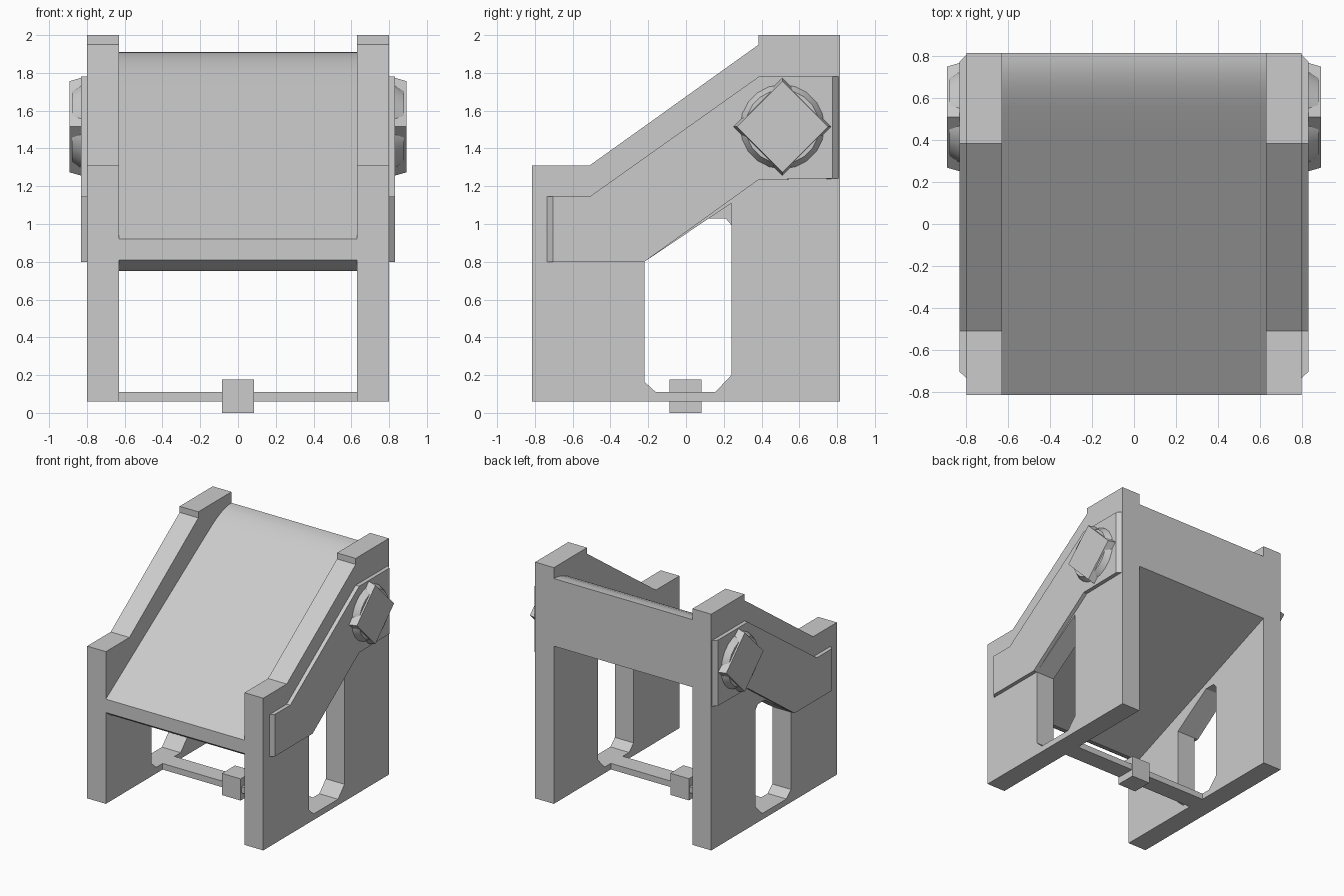
import bpy, bmesh, math

if "Cube" in bpy.data.objects:
    bpy.data.objects.remove(bpy.data.objects["Cube"])


def prism(name, profile, x0, x1, edit=None):
    """Extrude a (y, z) profile along x; edit(y, z) may move the x1 end."""
    bm = bmesh.new()
    end = [edit(y, z) if edit else (y, z) for y, z in profile]
    a = [bm.verts.new((x0, y, z)) for y, z in profile]
    b = [bm.verts.new((x1, y, z)) for y, z in end]
    bm.faces.new(a)
    bm.faces.new(b[::-1])
    n = len(a)
    for i in range(n):
        j = (i + 1) % n
        bm.faces.new((a[i], b[i], b[j], a[j]))
    bmesh.ops.recalc_face_normals(bm, faces=bm.faces)
    me = bpy.data.meshes.new(name)
    bm.to_mesh(me)
    bm.free()
    ob = bpy.data.objects.new(name, me)
    bpy.context.collection.objects.link(ob)
    return ob


def ring(radius, sides, start=0.0, y=0.51, z=1.515):
    return [(y + radius * math.cos(start + 2 * math.pi * i / sides),
             z + radius * math.sin(start + 2 * math.pi * i / sides)) for i in range(sides)]


def shrink(f):
    return lambda y, z: (0.51 + (y - 0.51) * f, 1.515 + (z - 1.515) * f)


def smooth(ob, angle=30):
    bpy.ops.object.select_all(action='DESELECT')
    ob.select_set(True)
    bpy.context.view_layer.objects.active = ob
    bpy.ops.object.shade_smooth_by_angle(angle=math.radians(angle))


def box(name, x, y0, y1, z0, z1):
    return prism(name, [(y0, z0), (y1, z0), (y1, z1), (y0, z1)], -x, x)


wall = [(-0.815, 0.06), (0.815, 0.06), (0.815, 2.0), (0.385, 2.0), (0.385, 1.95),
        (-0.51, 1.31), (-0.815, 1.31)]
hole_base = [(-0.22, 0.80), (-0.22, 0.165), (-0.16, 0.11), (0.155, 0.11), (0.24, 0.20)]
hole_tops = {1: [(0.24, 1.11)], -1: [(0.24, 0.995), (0.21, 1.03), (0.12, 1.03)]}
plate = [(-0.74, 0.80), (-0.22, 0.80), (0.385, 1.235), (0.813, 1.24),
         (0.813, 1.78), (0.385, 1.78), (-0.51, 1.145), (-0.74, 1.145)]


def plate_bevel(y, z):
    return (-0.705 if y < -0.7 else 0.775 if y > 0.7 else y, z)


for s, side in ((1, "right"), (-1, "left")):
    # side wall with a cut-out window
    panel = prism(side + "_side_wall", wall, s * 0.63, s * 0.80)
    cutter = prism(side + "_window_cutter", hole_base + hole_tops[s], s * 0.5, s * 0.9)
    cutter.hide_render = True
    mod = panel.modifiers.new("window", 'BOOLEAN')
    mod.object = cutter
    mod.solver = 'EXACT'
    bpy.context.view_layer.objects.active = panel
    panel.select_set(True)
    bpy.ops.object.modifier_apply(modifier="window")
    bpy.data.objects.remove(cutter)

    # raised trim plate
    prism(side + "_trim_plate", plate, s * 0.795, s * 0.832, plate_bevel)

    # bolt: square head over a rounded disc
    prism(side + "_bolt_head", ring(0.262, 4), s * 0.82, s * 0.892, shrink(0.92))
    smooth(prism(side + "_bolt_disc", ring(0.23, 20), s * 0.82, s * 0.88, shrink(0.85)))

# sloping slab with curved top edge, including the back wall
slab = [(-0.815, 0.92), (0.42, 1.73), (0.56, 1.82), (0.64, 1.865), (0.71, 1.893),
        (0.77, 1.908), (0.815, 1.91), (0.815, 1.355), (-0.70, 0.75), (-0.76, 0.77),
        (-0.815, 0.81)]
smooth(prism("sloping_slab", slab, -0.63, 0.63))

# floor bar and its central block
box("floor_bar", 0.63, -0.078, 0.075, 0.06, 0.11)
box("bar_block", 0.085, -0.087, 0.083, 0.0, 0.178)
